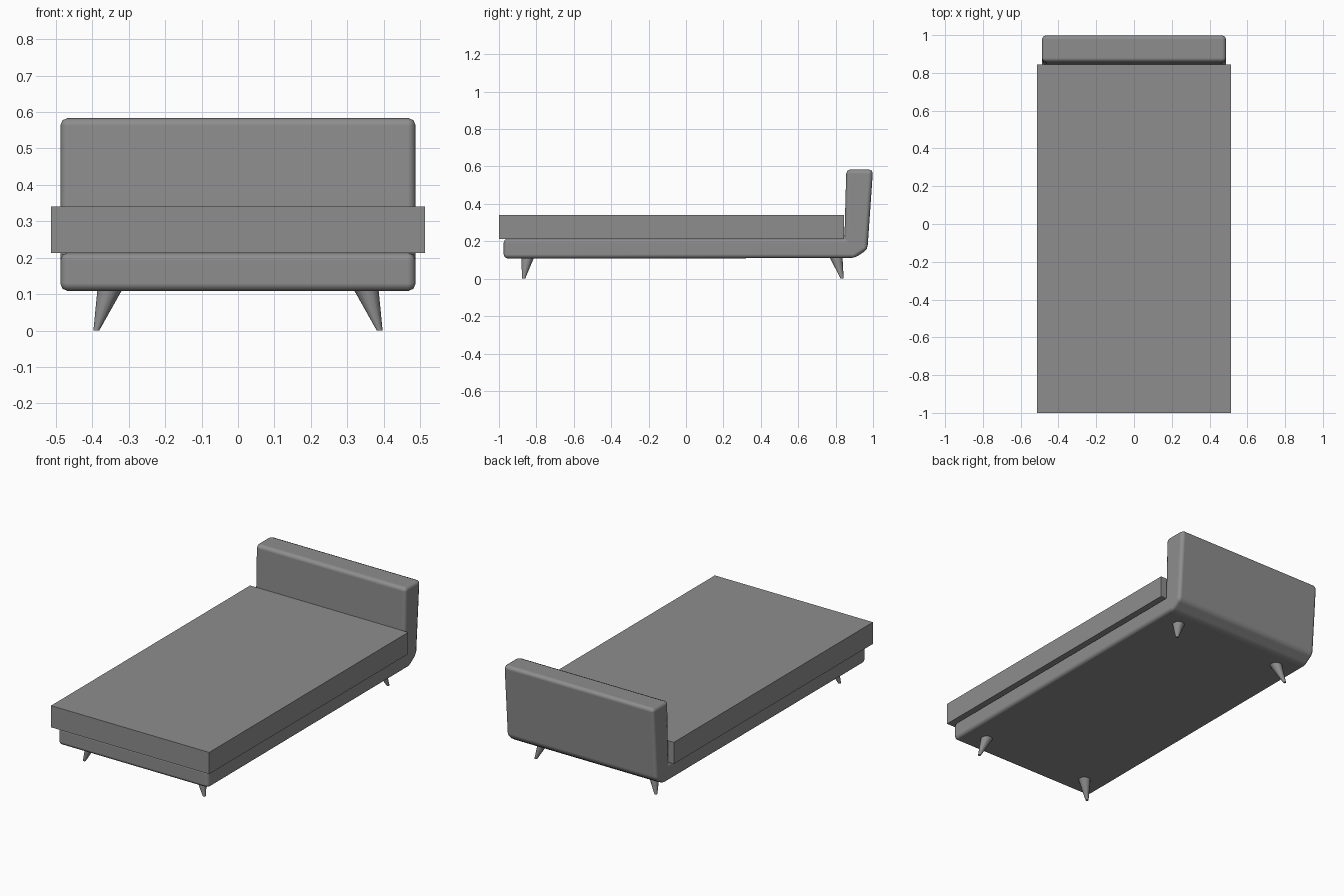
import bpy
import bmesh
from mathutils import Vector

cube = bpy.data.objects.get("Cube")
if cube:
    bpy.data.objects.remove(cube, do_unlink=True)

GREY = (0.27, 0.27, 0.27, 1)
grey = bpy.data.materials.new("mid grey")
grey.use_nodes = True
grey.diffuse_color = GREY
grey.node_tree.nodes["Principled BSDF"].inputs["Base Color"].default_value = GREY


def add_object(name, bm):
    """Turn a bmesh into a named grey object."""
    bmesh.ops.recalc_face_normals(bm, faces=bm.faces)
    mesh = bpy.data.meshes.new(name)
    bm.to_mesh(mesh)
    bm.free()
    mesh.materials.append(grey)
    obj = bpy.data.objects.new(name, mesh)
    bpy.context.collection.objects.link(obj)
    return obj


def smooth(obj):
    for poly in obj.data.polygons:
        poly.use_smooth = True


# Mattress: plain sharp-edged box
bm = bmesh.new()
bmesh.ops.create_cube(bm, size=1)
bmesh.ops.scale(bm, vec=(1.026, 1.845, 0.127), verts=bm.verts)
bmesh.ops.translate(bm, vec=(0, -0.0775, 0.2765), verts=bm.verts)
add_object("mattress", bm)

# Upholstered base and headboard: one L-shaped side profile, extruded and softened
profile = [(-0.975, 0.108), (0.9, 0.11), (0.97, 0.155), (1.0, 0.584),
           (0.857, 0.584), (0.847, 0.214), (-0.975, 0.214)]
bm = bmesh.new()
side = bm.faces.new([bm.verts.new((-0.488, y, z)) for y, z in profile])
new = bmesh.ops.extrude_face_region(bm, geom=[side])
bmesh.ops.translate(bm, vec=(0.976, 0, 0),
                    verts=[v for v in new["geom"] if isinstance(v, bmesh.types.BMVert)])
frame = add_object("bed_frame", bm)
bevel = frame.modifiers.new("soft edges", "BEVEL")
bevel.width = 0.022
bevel.segments = 2
bevel.limit_method = "ANGLE"
bevel.angle_limit = 0.35
bevel.harden_normals = True
smooth(frame)


# Legs: tapered and splayed outwards
def add_leg(name, foot, top, sides=12):
    bm = bmesh.new()
    bmesh.ops.create_cone(bm, cap_ends=True, segments=sides,
                          radius1=0.008, radius2=0.034, depth=1)
    foot, top = Vector(foot), Vector(top)
    for v in bm.verts:
        v.co = Vector((v.co.x, v.co.y, 0)) + foot.lerp(top, v.co.z + 0.5)
    leg = add_object(name, bm)
    for poly in leg.data.polygons:
        poly.use_smooth = len(poly.vertices) == 4


for x_name, sx in (("left", 1), ("right", -1)):
    add_leg(f"front_{x_name}_leg", (0.389 * sx, -0.868, 0), (0.352 * sx, -0.847, 0.112))
    add_leg(f"back_{x_name}_leg", (0.389 * sx, 0.835, 0), (0.352 * sx, 0.803, 0.112))
